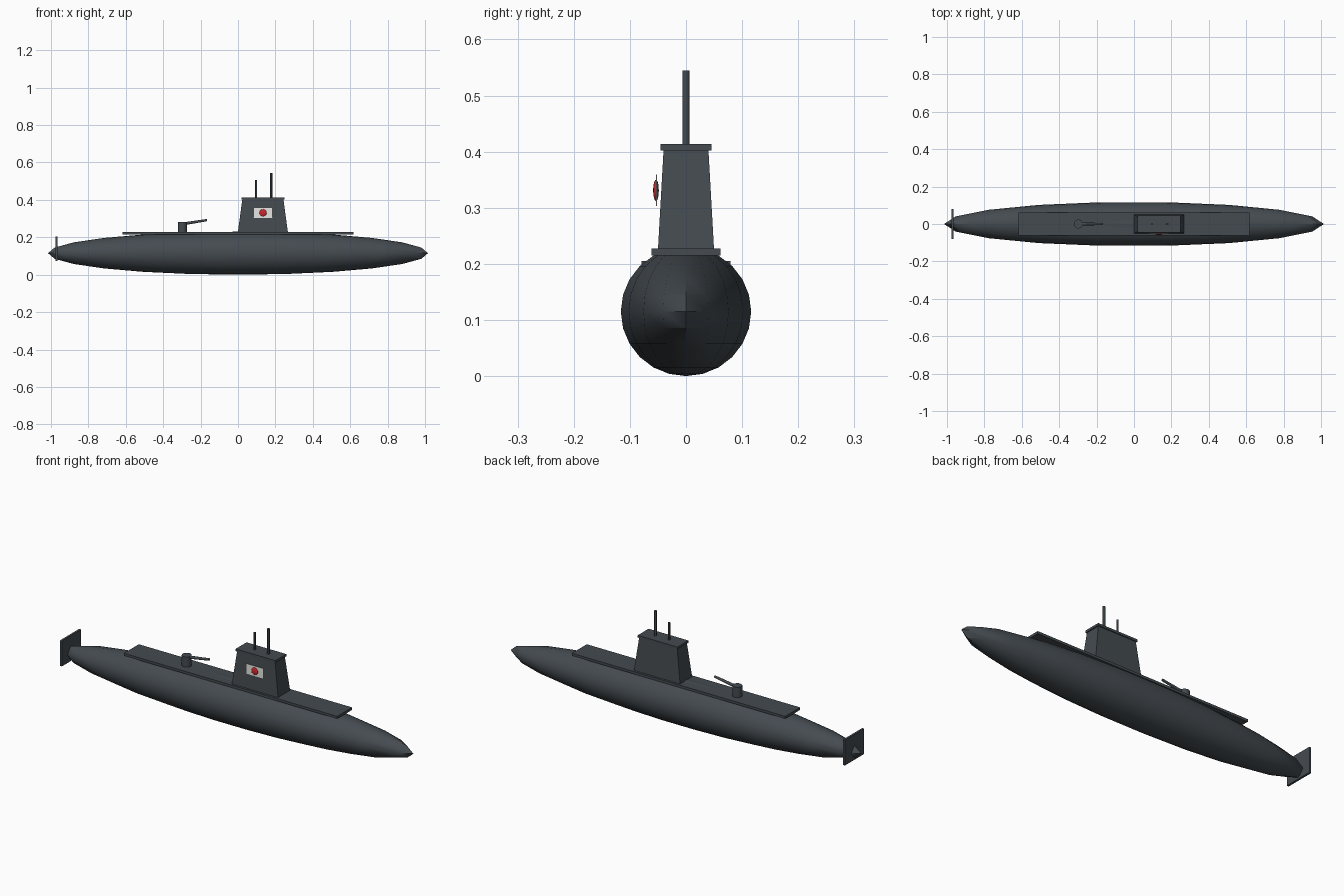
import bpy, math
from mathutils import Vector, Matrix

if "Cube" in bpy.data.objects:
    bpy.data.objects.remove(bpy.data.objects["Cube"])


def material(name, rgb):
    m = bpy.data.materials.new(name)
    m.use_nodes = True
    m.diffuse_color = (*rgb, 1)
    m.node_tree.nodes["Principled BSDF"].inputs["Base Color"].default_value = (*rgb, 1)
    return m


GREY = material("dark grey paint", (0.058, 0.070, 0.080))
WHITE = material("flag white", (0.85, 0.85, 0.82))
RED = material("flag red", (0.60, 0.02, 0.03))


def finish(name, mat, smooth=True):
    ob = bpy.context.object
    ob.name = ob.data.name = name
    ob.data.materials.append(mat)
    if smooth:
        bpy.ops.object.shade_smooth_by_angle(angle=math.radians(30))
    return ob


def box(name, mat, centre, size):
    bpy.ops.mesh.primitive_cube_add(size=1, location=centre)
    ob = finish(name, mat, False)
    ob.data.transform(Matrix.Diagonal((*size, 1)))
    return ob


def rod(name, mat, start, end, r1, r2=None, sides=12):
    a, b = Vector(start), Vector(end)
    bpy.ops.mesh.primitive_cone_add(
        vertices=sides, radius1=r1, radius2=r1 if r2 is None else r2,
        depth=(b - a).length, location=(a + b) / 2,
        rotation=(b - a).to_track_quat("Z", "Y").to_euler())
    return finish(name, mat)


# Hull: stretched sphere with blunt wedge ends
bpy.ops.mesh.primitive_uv_sphere_add(segments=18, ring_count=12, radius=1,
                                     location=(0, 0, 0.115))
hull = finish("hull", GREY, False)
hull.data.transform(Matrix.Rotation(math.pi / 2, 4, "Z"))
hull.data.transform(Matrix.Diagonal((1 / math.cos(math.pi / 18), 0.118, 0.115, 1)))
bpy.ops.object.shade_smooth_by_angle(angle=math.radians(30))

# Deck and stern plate
box("deck", GREY, (0, 0, 0.221), (1.235, 0.123, 0.013))
box("stern_plate", GREY, (-0.97, 0, 0.139), (0.011, 0.158, 0.133))

# Conning tower, narrowing towards its top
tower = box("conning_tower", GREY, (0.133, 0, 0.314), (0.268, 0.1, 0.178))
for v in tower.data.vertices:
    if v.co.z > 0:
        v.co.x *= 0.82
        v.co.y *= 0.8
box("tower_cap", GREY, (0.133, 0, 0.408), (0.23, 0.09, 0.012))

# Periscopes
rod("short_periscope", GREY, (0.097, 0, 0.4), (0.097, 0, 0.505), 0.005)
rod("tall_periscope", GREY, (0.177, 0, 0.4), (0.177, 0, 0.545), 0.0065)

# Deck gun
rod("gun_mount", GREY, (-0.297, 0, 0.225), (-0.297, 0, 0.281), 0.024, sides=16)
rod("gun_barrel", GREY, (-0.297, 0, 0.271), (-0.166, 0, 0.292), 0.008, 0.006)

# Flag on the front side of the tower
box("flag_plate", WHITE, (0.134, -0.0525, 0.331), (0.102, 0.002, 0.056))
bpy.ops.mesh.primitive_uv_sphere_add(segments=24, ring_count=12, radius=1,
                                     location=(0.134, -0.0535, 0.331))
disc = finish("flag_disc", RED)
disc.data.transform(Matrix.Diagonal((0.019, 0.005, 0.019, 1)))
